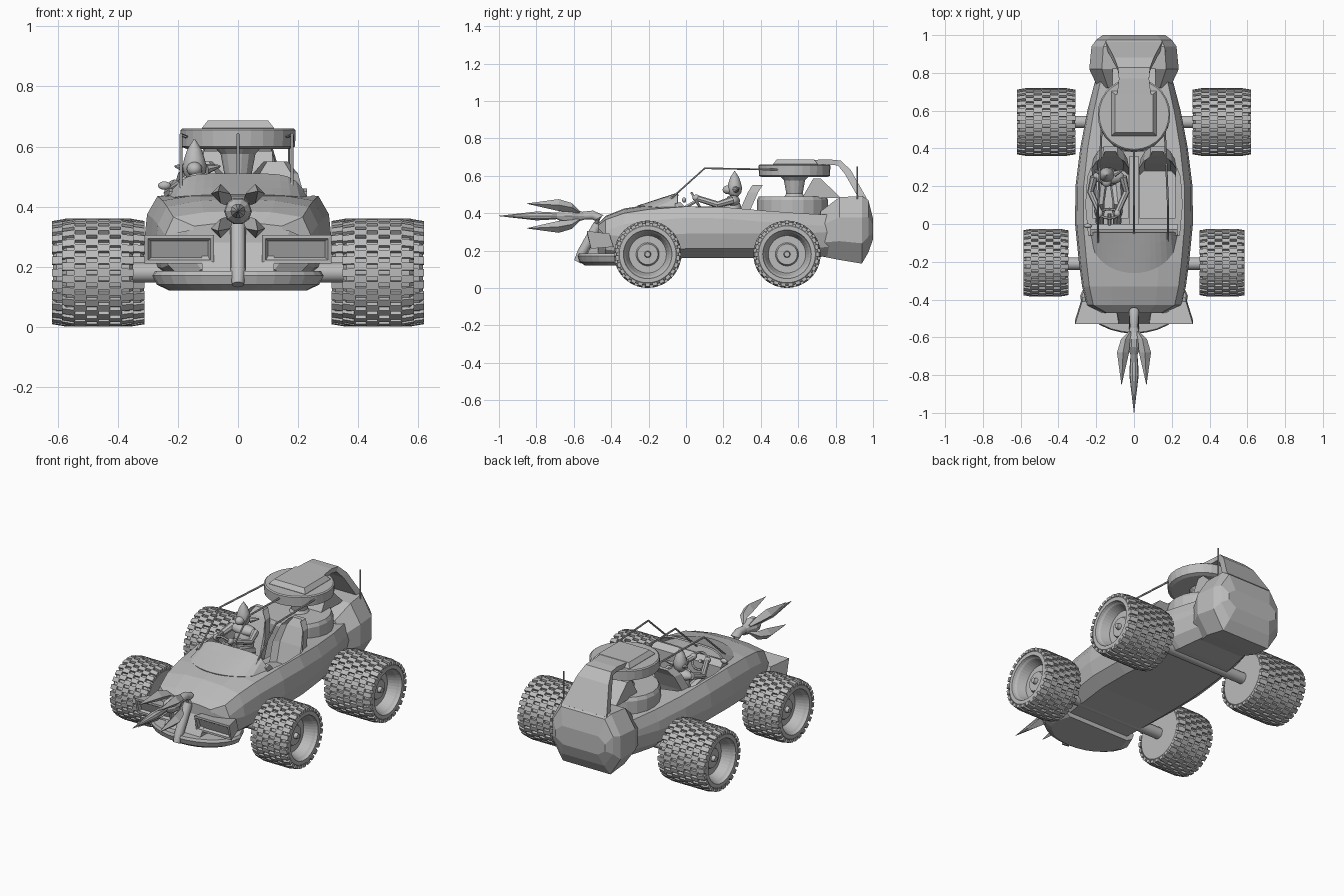
import bpy, bmesh, math
from mathutils import Vector, Matrix

if "Cube" in bpy.data.objects:
    bpy.data.objects.remove(bpy.data.objects["Cube"])

grey = bpy.data.materials.new("plain_grey")
grey.diffuse_color = (0.5, 0.5, 0.5, 1)
grey.use_nodes = True
grey.node_tree.nodes["Principled BSDF"].inputs["Base Color"].default_value = grey.diffuse_color


def mesh(name, verts, faces, smooth=False):
    me = bpy.data.meshes.new(name)
    me.from_pydata([tuple(v) for v in verts], [], faces)
    bm = bmesh.new()
    bm.from_mesh(me)
    bmesh.ops.recalc_face_normals(bm, faces=bm.faces)
    bm.to_mesh(me)
    bm.free()
    me.materials.append(grey)
    ob = bpy.data.objects.new(name, me)
    bpy.context.collection.objects.link(ob)
    if smooth:
        bpy.ops.object.select_all(action='DESELECT')
        ob.select_set(True)
        bpy.context.view_layer.objects.active = ob
        bpy.ops.object.shade_smooth_by_angle(angle=math.radians(40))
    return ob


def loft_data(rings, base=0):
    n = len(rings[0])
    verts = [p for r in rings for p in r]
    faces = [(base + i*n + j, base + i*n + (j+1) % n, base + (i+1)*n + (j+1) % n, base + (i+1)*n + j)
             for i in range(len(rings)-1) for j in range(n)]
    faces += [tuple(base + j for j in range(n)), tuple(base + (len(rings)-1)*n + j for j in range(n))]
    return verts, faces


def loft(name, rings, smooth=False):
    return mesh(name, *loft_data(rings), smooth)


def circle(c, r, n, axis, phase=0.0, sy=1.0):
    q = Vector(axis).to_track_quat('Z', 'Y')
    return [Vector(c) + q @ Vector((r*math.cos(phase + 2*math.pi*k/n), sy*r*math.sin(phase + 2*math.pi*k/n), 0))
            for k in range(n)]


def lathe(name, origin, prof, n=24, axis=(0, 0, 1), smooth=False, phase=0.0, sy=1.0):
    a = Vector(axis)
    return loft(name, [circle(Vector(origin) + a*h, r, n, axis, phase, sy) for h, r in prof], smooth)


def tube(name, pts, r, n=8, smooth=True):
    p = [Vector(v) for v in pts]
    rs = r if isinstance(r, (list, tuple)) else [r]*len(p)
    rings = []
    for i, c in enumerate(p):
        t = (p[min(i+1, len(p)-1)] - p[max(i-1, 0)]).normalized()
        rings.append(circle(c, rs[i], n, t))
    return loft(name, rings, smooth)


def ball(name, c, rad, seg=14, rings=8):
    prof = [(-math.cos(math.pi*i/rings), max(0.02, math.sin(math.pi*i/rings))) for i in range(rings+1)]
    ob = lathe(name, (0, 0, 0), prof, seg, smooth=True)
    ob.data.transform(Matrix.Translation(c) @ Matrix.Diagonal((*rad, 1)))
    return ob


def prism(name, yz, x0, x1):
    return loft(name, [[(x, y, z) for y, z in yz] for x in (x0, x1)])


# Hull: cross-sections along the length
def hull_ring(y, w, zb, zt, crown):
    half = [(.72*w, zb), (.93*w, zb+.05), (w, zb+.13), (.97*w, zt-.06), (.86*w, zt)]
    pts = [(0, zb)] + half + [(.45*w, zt+crown*.8), (0, zt+crown)]
    pts += [(-.45*w, zt+crown*.8)] + [(-x, z) for x, z in reversed(half)]
    return [(x, y, z) for x, z in pts]


hull = loft("hull", [hull_ring(*s) for s in (
    (-.47, .17, .19, .335, .01), (-.43, .25, .155, .365, .02), (-.33, .275, .145, .40, .025),
    (-.2, .292, .15, .42, .025), (0, .312, .16, .435, .015), (.2, .31, .16, .432, 0),
    (.4, .285, .16, .415, 0), (.6, .247, .16, .40, 0), (.78, .2, .17, .39, 0))])

# Cockpit opening
outline = [(.24, -.06), (.255, .1), (.245, .25), (.2, .36), (.1, .385)]
outline += [(-x, y) for x, y in reversed(outline)]
cutter = loft("cockpit_cutter", [[(x, y, z) for x, y in outline] for z in (.215, .6)])
cutter.hide_render = True
mod = hull.modifiers.new("cockpit", 'BOOLEAN')
mod.operation, mod.object, mod.solver = 'DIFFERENCE', cutter, 'EXACT'
bpy.context.view_layer.objects.active = hull
bpy.ops.object.modifier_apply(modifier=mod.name)
bpy.data.objects.remove(cutter)

# Windscreen: curved surface from the bonnet up to a straight rear edge
N, verts, faces = 16, [], []
for i in range(N+1):
    u = -1 + 2*i/N
    e = math.sqrt(max(0, 1-u*u))
    for t in (0, .35, .7, 1):
        top = .455 + .055*(1-u**6)
        verts.append(((.235-.015*t)*u, (1-t)*(-.06-.2*e) - t*.045, (.425+.015*e)*(1-t) + top*t))
for i in range(N):
    faces += [(i*4+j, i*4+j+1, i*4+j+5, i*4+j+4) for j in range(3)]
screen = mesh("windscreen", verts, faces)
sol = screen.modifiers.new("thickness", 'SOLIDIFY')
sol.thickness = .01
sol.offset = -1

# Nose lip: shallow scoop under the nose
def lip(z, k, back):
    a = [math.pi + math.pi*i/14 for i in range(15)]
    return [(.285*k*math.cos(t), -.38 + .2*k*math.sin(t), z) for t in a] + [(.25*k, back, z), (-.25*k, back, z)]


loft("nose_lip", [lip(.12, .8, -.3), lip(.14, .95, -.3), lip(.17, 1, -.3), lip(.185, .97, -.3)])
prism("nose_grille", [(-.53, .18), (-.44, .33), (-.38, .33), (-.38, .18)], -.12, .12)

# Headlight boxes with recessed fronts
for s in (-1, 1):
    def lamp_ring(y, x0, x1, z0, z1):
        return [(s*x0, y-.01, z1), (s*x1, y-.01, z1), (s*x1, y+.012, z0), (s*x0, y+.012, z0)]
    loft("headlight", [lamp_ring(-.40, .1, .275, .22, .29), lamp_ring(-.52, .08, .312, .21, .305),
                       lamp_ring(-.52, .092, .3, .222, .293), lamp_ring(-.507, .1, .29, .23, .285)])

# Front tube and spear head
tube("ram_tube", [(0, -.58, .14), (0, -.555, .19), (0, -.51, .27), (0, -.47, .34), (0, -.465, .375),
                  (0, -.50, .39), (0, -.57, .385)], [.02, .026, .026, .026, .027, .024, .02], 12)
lathe("spear_centre", (0, 0, .385), [(.54, .02), (.575, .03), (.61, .046), (.65, .042), (.69, .018),
                                    (.74, .022), (.80, .025), (1.0, .001)], 10, (0, -1, 0))
for sx in (-1, 1):
    for sz in (-1, 1):
        rings = []
        for y, off, r in ((-.57, .02, .008), (-.61, .045, .024), (-.68, .058, .032), (-.85, .066, .001)):
            rings.append(circle((sx*off, y, .385 + sz*off), r, 4, (0, -1, 0)))
        loft("spear_blade", rings)

# Engine: drum, funnel, intake disc, top plate, rear wedge
lathe("engine_drum", (0, .57, 0), [(.3, .19), (.47, .19), (.49, .18)], 20)
lathe("intake_funnel", (0, .58, 0), [(.48, .062), (.505, .045), (.575, .058), (.6, .08)], 14)
lathe("intake_disc", (0, .58, 0), [(.592, .17), (.6, .19), (.655, .192), (.66, .185)], 28)
loft("intake_plate", [[(x*w, .585 + y*w, z) for x, y in ((-1, -1), (1, -1), (1, 1), (-1, 1))]
                      for w, z in ((.12, .655), (.12, .662), (.1, .687))])
prism("engine_wedge", [(.62, .48), (.68, .585), (.72, .585), (.83, .48)], -.115, .115)

# Tail block and its arched arm
def tail_ring(y, w, zb, zt):
    h = zt - zb
    q = [(.7*w, zb), (w, zb+.3*h), (w, zb+.68*h), (.72*w, zt)]
    return [(x, y, z) for x, z in q + [(-x, z) for x, z in reversed(q)]]


loft("tail_block", [tail_ring(*s) for s in ((.72, .19, .17, .41), (.82, .237, .15, .485),
                                           (.94, .225, .13, .492), (.975, .2, .19, .47), (1.0, .165, .26, .37))])
arm = ((.64, .67, .095, 0, .014), (.77, .673, .08, 0, .014), (.82, .668, .085, .008, .013),
       (.865, .62, .105, .016, .01), (.95, .47, .15, .016, .01))
loft("tail_arm", [[(-w, y-dy, z-dz), (w, y-dy, z-dz), (w, y+dy, z+dz), (-w, y+dy, z+dz)]
                  for y, z, w, dy, dz in arm])
tube("antenna", [(.17, .915, .42), (.17, .915, .65)], .004, 6)

# Roll cage bars
for x in (-.19, 0, .18):
    tube("cage_bar", [(x, -.1, .46), (x, .1, .64), (x*.9, .52, .632)], .0055, 6)

# Seats
for x in (-.125, .125):
    prism("seat_base", [(.03, .25), (.03, .34), (.28, .31), (.30, .25)], x-.095, x+.095)
    loft("seat_back", [[(x-w, y-.02, z), (x-w*.7, y+.01, z), (x+w*.7, y+.01, z), (x+w, y-.02, z),
                        (x+w*.9, y+.035, z), (x-w*.9, y+.035, z)]
                       for y, z, w in ((.26, .26, .095), (.31, .42, .1), (.35, .51, .075), (.375, .55, .04))])
prism("dashboard", [(-.06, .25), (-.06, .45), (-.03, .46), (.0, .43), (.0, .25)], -.23, .23)
prism("centre_tunnel", [(-.05, .21), (-.05, .33), (.36, .3), (.36, .21)], -.025, .025)

# Steering wheel and column
tilt = Vector((0, .85, .5)).normalized()
ctr = Vector((-.13, .055, .465))
ring = circle(ctr, .048, 16, tilt)
tube("steering_wheel", ring + [ring[0]], .007, 6)
tube("steering_column", [ctr, ctr - tilt*.09], .01, 6)

# Driver
D = -.135
ball("driver_torso", (D, .25, .40), (.06, .05, .09))
ball("driver_shoulders", (D, .25, .465), (.085, .04, .032))
lathe("driver_head", (D-.01, .26, 0), [(.49, .02), (.51, .036), (.535, .04), (.56, .034), (.59, .024), (.625, .002)],
      12, smooth=True)
ball("driver_face", (D-.01, .225, .525), (.026, .03, .024))
for s in (-1, 1):
    tube("driver_arm", [(D+s*.075, .25, .47), (D+s*.095, .17, .445), (D+s*.045, .06, .48)], [.022, .018, .016])
    ball("driver_hand", (D+s*.046, .055, .482), (.018, .022, .018), 10, 6)
    tube("driver_leg", [(D+s*.035, .26, .34), (D+s*.05, .11, .4), (D+s*.045, .0, .28)], [.035, .028, .022])
    tube("driver_ear", [(D+s*.03, .265, .525), (D+s*.075, .285, .535)], [.018, .004])
ball("wing_mirror", (-.245, -.01, .47), (.022, .012, .014), 10, 6)

# Axles
for y, x in ((-.21, .4), (.54, .36)):
    tube("axle", [(-x, y, .18), (x, y, .18)], .033, 12)


# Wheels: lathed tyre with dished rim plus staggered tread blocks
def wheel(s, cx, cy, h, rows):
    c = Vector((s*cx, cy, .18))
    prof = [(-h, .002), (-h, .15), (-h+.012, .166), (h-.012, .166), (h, .152), (h, .13), (h-.015, .125),
            (h-.025, .118), (h-.075, .1), (h-.075, .062), (h-.06, .055), (h-.06, .018), (h-.04, .014), (h-.04, .002)]
    lathe("tyre", c, prof, 40, (s, 0, 0))
    verts, faces, count = [], [], 26
    step = 2*h/rows
    for k in range(rows):
        x0, x1 = -h + k*step - .002, -h + (k+1)*step + .002
        t0 = .172 if k == 0 else .18
        t1 = .172 if k == rows-1 else .18
        for b in range(count):
            a = 2*math.pi*(b + .5*(k % 2))/count
            hw = math.pi/count*.68
            pair = []
            for x, top in ((x0, t0), (x1, t1)):
                pair.append([c + Vector((s*x, r*math.cos(a+d), r*math.sin(a+d)))
                             for r, d in ((.155, -hw), (top, -hw*.9), (top, hw*.9), (.155, hw))])
            v, f = loft_data(pair, len(verts))
            verts += v
            faces += f
    mesh("tread", verts, faces)


for s in (-1, 1):
    wheel(s, .467, -.205, .117, 6)
    wheel(s, .465, .54, .152, 7)
